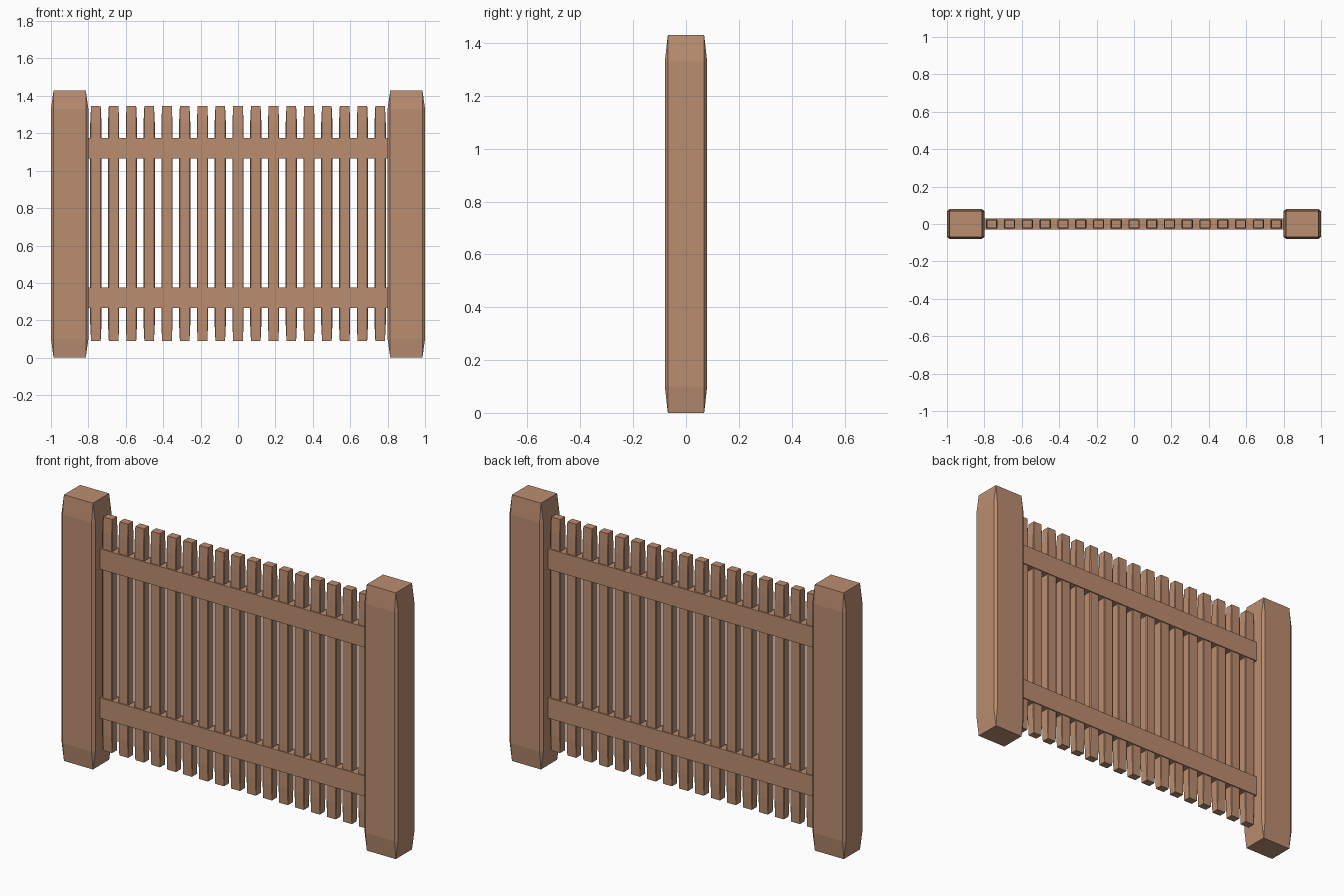
import bpy
import bmesh
from mathutils import Matrix

cube = bpy.data.objects.get("Cube")
if cube:
    bpy.data.objects.remove(cube, do_unlink=True)

wood = bpy.data.materials.new("warm_wood")
wood.use_nodes = True
color = (0.50, 0.27, 0.165, 1)
wood.diffuse_color = color
wood.node_tree.nodes["Principled BSDF"].inputs["Base Color"].default_value = color


def timber(name, centre, size, bevel=0.0):
    """Flat-shaded block; the bevel is a fraction of each dimension."""
    bm = bmesh.new()
    bmesh.ops.create_cube(bm, size=1)
    if bevel:
        bmesh.ops.bevel(bm, geom=bm.edges[:], offset=bevel, segments=1,
                        affect='EDGES', profile=0.5)
    bmesh.ops.transform(bm, verts=bm.verts[:],
                        matrix=Matrix.Translation(centre) @ Matrix.Diagonal((*size, 1)))
    mesh = bpy.data.meshes.new(name)
    bm.to_mesh(mesh)
    bm.free()
    mesh.materials.append(wood)
    obj = bpy.data.objects.new(name, mesh)
    bpy.context.collection.objects.link(obj)
    return obj


# Heavy end posts with chamfered corners and tapering ends
for side, x in (("left", 0.9), ("right", -0.9)):
    timber(f"{side}_post", (x, 0, 0.715), (0.2, 0.16, 1.43), 0.07)

# Horizontal rails running between the posts
for level, z in (("lower", 0.32), ("upper", 1.12)):
    timber(f"{level}_rail", (0, 0, z), (1.6, 0.06, 0.11))

# Evenly spaced pickets passing through the rails
PICKETS = 17
for i in range(PICKETS):
    x = (i - (PICKETS - 1) / 2) * 0.095
    timber(f"picket_{i + 1}", (x, 0, 0.718), (0.06, 0.048, 1.255), 0.07)
